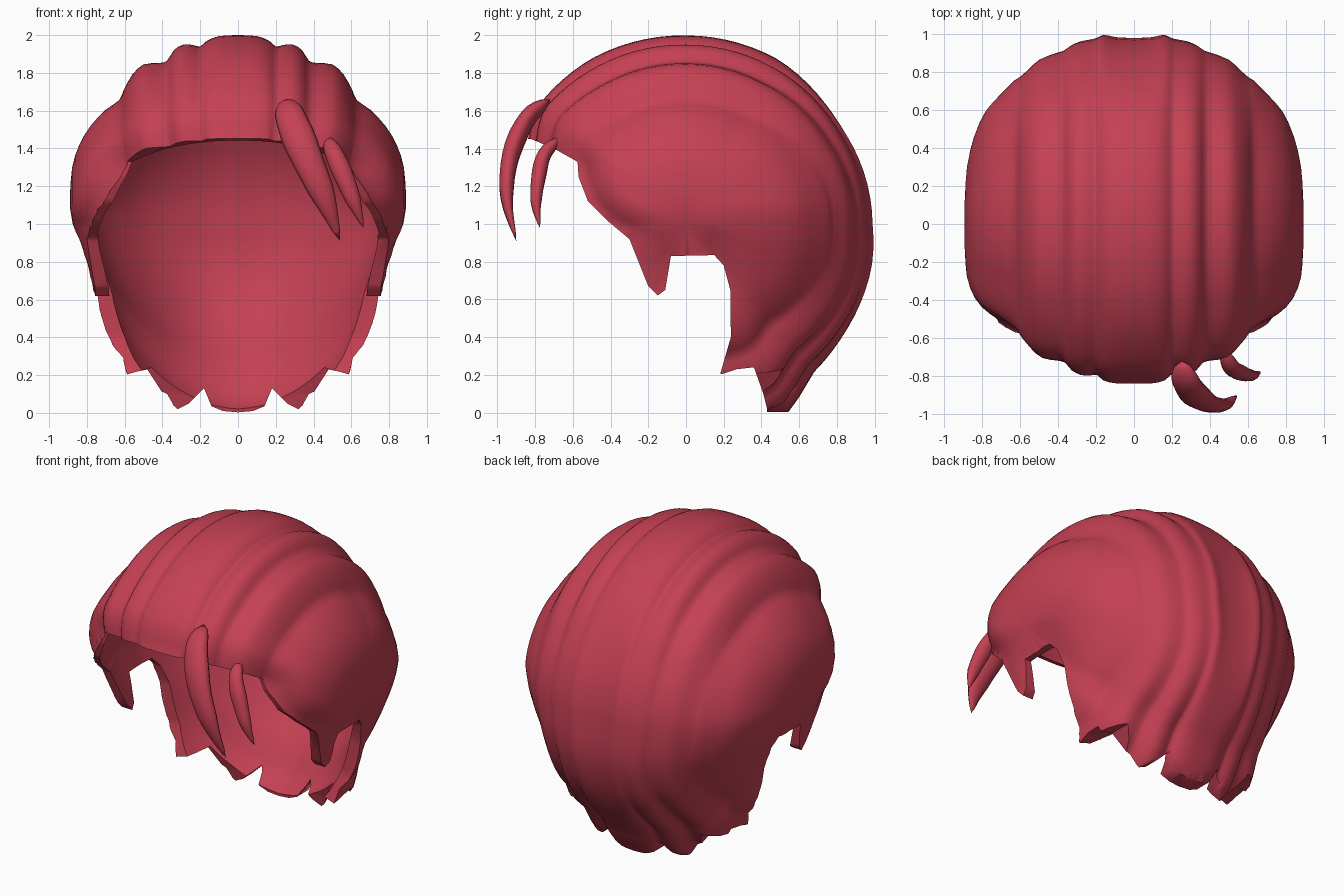
import bpy, bmesh, math
from mathutils import Vector

if "Cube" in bpy.data.objects:
    bpy.data.objects.remove(bpy.data.objects["Cube"])

red = bpy.data.materials.new("hair_red")
red.diffuse_color = (0.555, 0.052, 0.086, 1)
red.use_nodes = True
red.node_tree.nodes["Principled BSDF"].inputs["Base Color"].default_value = red.diffuse_color


def make_object(name, bm):
    bmesh.ops.recalc_face_normals(bm, faces=bm.faces[:])
    me = bpy.data.meshes.new(name)
    bm.to_mesh(me)
    bm.free()
    ob = bpy.data.objects.new(name, me)
    bpy.context.collection.objects.link(ob)
    me.materials.append(red)
    return ob


def smooth(ob, degrees):
    bpy.ops.object.select_all(action='DESELECT')
    ob.select_set(True)
    bpy.context.view_layer.objects.active = ob
    bpy.ops.object.shade_smooth_by_angle(angle=math.radians(degrees))


def lerp(table, t):
    for (a, va), (b, vb) in zip(table, table[1:]):
        if t <= b:
            return va + (vb - va) * (t - a) / (b - a)
    return table[-1][1]


def spline(points, per):
    pts = [Vector(p) for p in points]
    ext = [pts[0] * 2 - pts[1]] + pts + [pts[-1] * 2 - pts[-2]]
    line = []
    for p0, p1, p2, p3 in zip(ext, ext[1:], ext[2:], ext[3:]):
        for k in range(per):
            t = k / per
            line.append(.5 * (2 * p1 + (p2 - p0) * t + (2 * p0 - 5 * p1 + 4 * p2 - p3) * t * t
                              + (3 * p1 - p0 - 3 * p2 + p3) * t ** 3))
    return line + [pts[-1]]


def bridge(bm, a, b):
    n = len(a)
    for i in range(n):
        bm.faces.new((a[i], a[(i + 1) % n], b[(i + 1) % n], b[i]))


# Head outline seen from the side: angle in degrees, radius around (y 0, z 1)
OUTLINE = [(-90, 1.17), (-62, 1.14), (-50, 1.04), (-39, 1.03), (-27, 1.025), (-13, 1.01), (0, .985),
           (30, .975), (60, 1.0), (90, 1.0), (120, 1.01), (140, 1.01), (150, .985), (180, .93),
           (270, 1.17)]
# Half section of the hair: x, lobed radius fraction, fuller radius fraction at the back
LOBES = [(0, 1, .985), (.1, .995, .99), (.165, .97, 1.005), (.2, .94, .99), (.235, .947, .98),
         (.29, .95, .97), (.34, .92, .95), (.375, .865, .925), (.42, .852, .91), (.5, .845, .88),
         (.56, .79, .825), (.605, .71, .785), (.63, .655, .77), (.7, .605, .7), (.78, .52, .61),
         (.84, .42, .48), (.878, .3, .32), (.89, .15, .15)]
# Plain half section of the hollow inside
INSIDE = [(0, .935, .92), (.12, .92, .925), (.25, .875, .9), (.38, .8, .85), (.5, .7, .78),
          (.6, .6, .69), (.7, .47, .57), (.78, .31, .4), (.815, .15, .17)]
# Edge around the face, ears and nape seen from the side (y, z)
HEM = [(-.82, 1.45), (-.7, 1.4), (-.575, 1.33), (-.57, 1.25), (-.52, 1.12), (-.42, 1.02),
       (-.3, .92), (-.2, .67), (-.15, .62), (-.11, .65), (-.08, .83), (.15, .835), (.2, .78),
       (.235, .65), (.238, .4), (.18, .2), (.27, .23), (.36, .24), (.41, .1), (.43, .02)]
# How strongly the hem rolls inward at each height
ROLL = [(.6, .025), (.85, .035), (1.0, .07), (1.32, .07), (1.45, .04), (2, .04)]


def taper(z):
    t = min(max((1.1 - z) / .9, 0), 1)
    return 1 - .1 * math.sin(math.pi * t) ** 1.5


def hem_distance(y, z):
    p, best = Vector((y, z)), 9
    for a, b in zip(HEM[:-4], HEM[1:-4]):
        a, b = Vector(a), Vector(b)
        t = min(max((p - a).dot(b - a) / (b - a).length_squared, 0), 1)
        best = min(best, (p - a.lerp(b, t)).length)
    return best


def fullness(deg):
    if abs(deg - 5) < 56:
        return math.cos((deg - 5) * math.pi / 112)
    if 120 < deg < 190:
        return .35 * min(1, (deg - 120) / 20)
    return 0


def shell(name, half, pole, per, rolled=False, steps=88):
    bm = bmesh.new()
    right = [tuple(v) for v in spline(half, per)]
    rings = []
    for x, lobed, full in [(-x, s, f) for x, s, f in right[:0:-1]] + right:
        ring = []
        for k in range(steps):
            deg = -90 + 360 * k / steps
            w = fullness(deg)
            a, r = math.radians(deg), lerp(OUTLINE, deg) * (lobed * (1 - w) + full * w)
            y, z = r * math.cos(a), 1 + r * math.sin(a)
            # the outer surface rolls inward next to the hem
            near = max(0, 1 - hem_distance(y, z) / .16) if rolled else 0
            k_in = 1 - lerp(ROLL, max(z, .6)) * near ** 1.5
            ring.append(bm.verts.new((x * taper(z) * k_in, y * k_in, 1 + (z - 1) * k_in)))
        rings.append(ring)
    for a, b in zip(rings, rings[1:]):
        bridge(bm, a, b)
    for ring, x in ((rings[0], -pole), (rings[-1], pole)):
        tip = bm.verts.new((x * taper(1), 0, 1))
        for i in range(steps):
            bm.faces.new((ring[i], ring[(i + 1) % steps], tip))
    return make_object(name, bm)


def prism(name, points, place, lo, hi):
    bm = bmesh.new()
    a = [bm.verts.new(place(p, q, lo)) for p, q in points]
    b = [bm.verts.new(place(p, q, hi)) for p, q in points]
    bm.faces.new(a)
    bm.faces.new(b)
    bridge(bm, a, b)
    ob = make_object(name, bm)
    ob.hide_render = True
    return ob


# Main hair: lobed shell, hollowed out, then trimmed along the face and neck
hair = shell("hair_shell", LOBES, .893, 2, rolled=True)
hollow = shell("hollow_cutter", INSIDE, .82, 2)
hollow.hide_render = True

face_edge = [(-1.3, 1.5)] + HEM + [(.43, -.5), (-1.3, -.5)]
face = prism("face_cutter", face_edge, lambda p, q, d: (d, p, q), -1.3, 1.3)

neck_half = [(.08, .01), (.14, .035), (.18, .13), (.26, .05), (.32, .02), (.37, .06),
             (.48, .23), (.53, .22), (.6, .2), (.63, .24), (1.2, .24), (1.2, -.6)]
neck_edge = [(-x, z) for x, z in neck_half[::-1]] + [(0, .003)] + neck_half
neck = prism("neck_cutter", neck_edge, lambda p, q, d: (p, d, q), -1.5, 1.5)

for cutter in (hollow, face, neck):
    mod = hair.modifiers.new(cutter.name, 'BOOLEAN')
    mod.operation = 'DIFFERENCE'
    mod.solver = 'EXACT'
    mod.object = cutter
bpy.context.view_layer.update()
trimmed = bpy.data.meshes.new_from_object(hair.evaluated_get(bpy.context.evaluated_depsgraph_get()))
hair.modifiers.clear()
hair.data = trimmed
for cutter in (hollow, face, neck):
    bpy.data.objects.remove(cutter)
smooth(hair, 52)


# Loose curved strands: flattened tapering tubes swept along a path
def strand(name, path, width, depth, sides=10):
    line = spline(path, 4)
    bm = bmesh.new()
    rings = []
    n = len(line) - 1
    for i in range(1, n):
        tan = (line[i + 1] - line[i - 1]).normalized()
        w = Vector((1, 0, .3))
        w = (w - tan * w.dot(tan)).normalized()
        d = tan.cross(w)
        f = lerp([(0, .3), (.15, .8), (.4, 1), (.7, .75), (1, .08)], i / n)
        rings.append([bm.verts.new(line[i] + w * width * f * math.cos(a) + d * depth * f * math.sin(a))
                      for a in (math.tau * k / sides for k in range(sides))])
    for a, b in zip(rings, rings[1:]):
        bridge(bm, a, b)
    for ring, p in ((rings[0], line[0]), (rings[-1], line[-1])):
        tip = bm.verts.new(p)
        for k in range(sides):
            bm.faces.new((ring[k], ring[(k + 1) % sides], tip))
    smooth(make_object(name, bm), 60)


strand("long_front_strand", [(.25, -.72, 1.66), (.28, -.84, 1.56), (.36, -.93, 1.36),
                             (.46, -.95, 1.13), (.54, -.9, .91)], .092, .052)
strand("short_front_strand", [(.47, -.66, 1.46), (.51, -.75, 1.37), (.57, -.785, 1.23),
                              (.62, -.795, 1.1), (.665, -.775, .98)], .055, .042)
